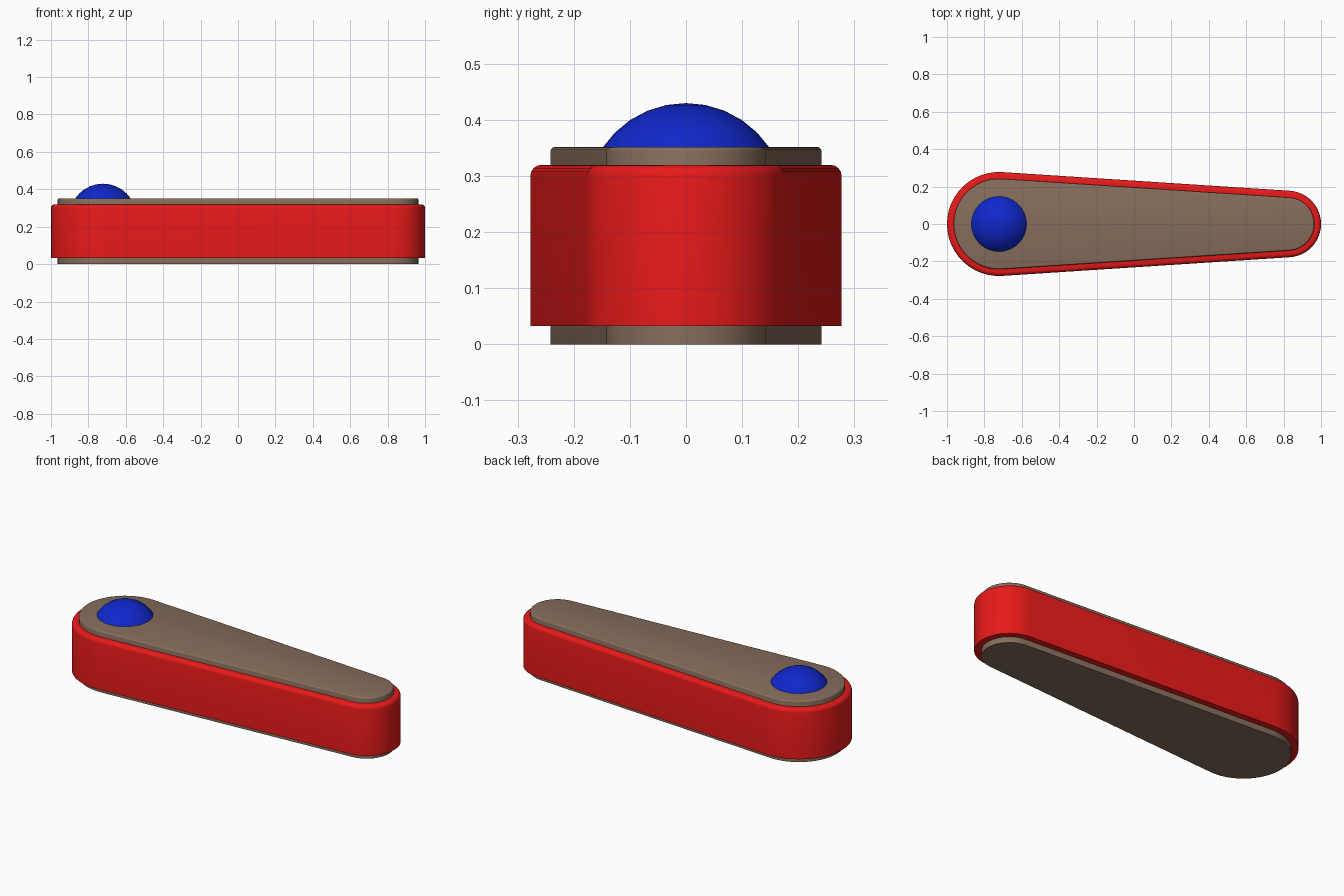
import bpy, math

if "Cube" in bpy.data.objects:
    bpy.data.objects.remove(bpy.data.objects["Cube"])

BIG_X, BIG_R = -0.722, 0.278
SMALL_X, SMALL_R = 0.822, 0.178
SEGS = 24


def material(name, rgb):
    m = bpy.data.materials.new(name)
    m.diffuse_color = (*rgb, 1)
    m.use_nodes = True
    m.node_tree.nodes["Principled BSDF"].inputs["Base Color"].default_value = m.diffuse_color
    return m


def outline(inset):
    # Teardrop: two arcs joined by their common tangents
    a = math.acos((BIG_R - SMALL_R) / (SMALL_X - BIG_X))
    pts = []
    for cx, r, start, end in ((SMALL_X, SMALL_R, -a, a),
                              (BIG_X, BIG_R, a, 2 * math.pi - a)):
        for i in range(SEGS + 1):
            t = start + (end - start) * i / SEGS
            pts.append((cx + (r - inset) * math.cos(t), (r - inset) * math.sin(t)))
    return pts


def teardrop(name, inset, z0, z1, bevel, steps, mat):
    # Square bottom edge, rounded top edge
    levels = [(z0, inset)]
    for i in range(steps + 1):
        t = math.pi / 2 * i / steps
        levels.append((z1 - bevel + bevel * math.sin(t),
                       inset + bevel * (1 - math.cos(t))))
    verts = [(x, y, z) for z, d in levels for x, y in outline(d)]
    n = 2 * (SEGS + 1)
    faces = [(k * n + i, k * n + (i + 1) % n, (k + 1) * n + (i + 1) % n, (k + 1) * n + i)
             for k in range(len(levels) - 1) for i in range(n)]
    faces.append(tuple(reversed(range(n))))
    faces.append(tuple(range(len(verts) - n, len(verts))))
    me = bpy.data.meshes.new(name)
    me.from_pydata(verts, [], faces)
    ob = bpy.data.objects.new(name, me)
    bpy.context.collection.objects.link(ob)
    finish(ob, mat)


def finish(ob, mat):
    ob.data.materials.append(mat)
    bpy.ops.object.select_all(action='DESELECT')
    ob.select_set(True)
    bpy.context.view_layer.objects.active = ob
    bpy.ops.object.shade_smooth_by_angle(angle=math.radians(35))


# Brown core running through the red band
teardrop("core", 0.036, 0.0, 0.352, 0.008, 3, material("brown", (0.24, 0.155, 0.107)))
teardrop("outer_band", 0.0, 0.033, 0.32, 0.02, 4, material("red", (0.8, 0.01, 0.01)))

# Blue domed button
bpy.ops.mesh.primitive_uv_sphere_add(segments=32, ring_count=16, radius=0.179,
                                     location=(BIG_X, 0, 0.251))
button = bpy.context.object
button.name = "button"
finish(button, material("blue", (0.005, 0.02, 0.6)))
